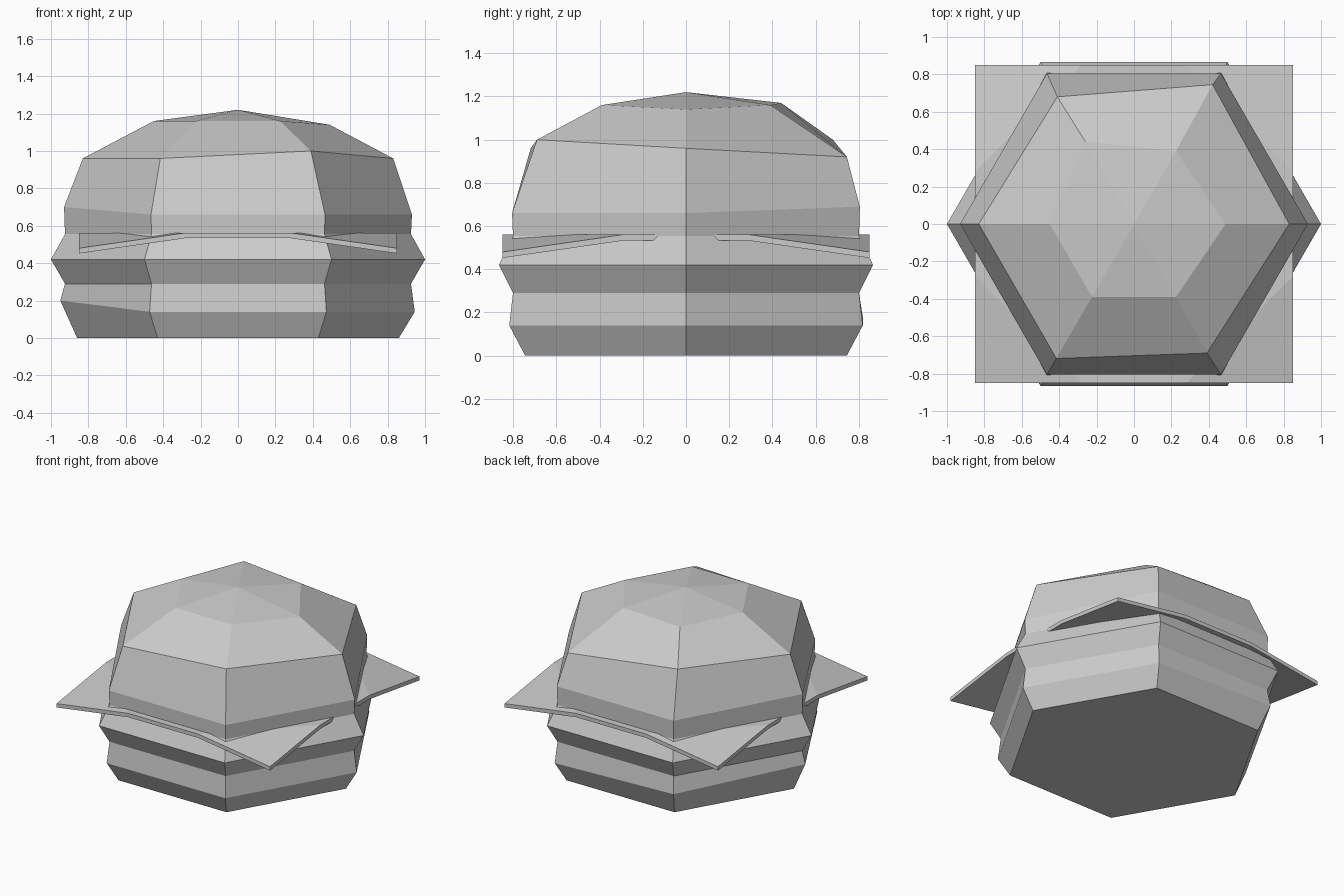
import bpy, bmesh
from math import cos, sin, radians

if "Cube" in bpy.data.objects:
    bpy.data.objects.remove(bpy.data.objects["Cube"])


def finish(name, bm):
    bmesh.ops.recalc_face_normals(bm, faces=bm.faces)
    mesh = bpy.data.meshes.new(name)
    bm.to_mesh(mesh)
    bm.free()
    obj = bpy.data.objects.new(name, mesh)
    bpy.context.collection.objects.link(obj)
    return obj


def ring(r, z, moved={}):
    """Hexagon, counter-clockwise from +x; 'moved' replaces single corners."""
    return [moved.get(i, (r * cos(radians(60 * i)), r * sin(radians(60 * i)), z))
            for i in range(6)]


def stack(name, rings, floor=False, apex=None):
    bm = bmesh.new()
    rows = [[bm.verts.new(co) for co in pts] for pts in rings]
    for low, high in zip(rows, rows[1:]):
        for i in range(6):
            j = (i + 1) % 6
            bm.faces.new((low[i], low[j], high[j], high[i]))
    if floor:
        bm.faces.new(rows[0][::-1])
    if apex:
        tip = bm.verts.new(apex)
        for i in range(6):
            bm.faces.new((rows[-1][i], rows[-1][(i + 1) % 6], tip))
    bm.normal_update()
    return finish(name, bm)


# Rings shared between neighbouring layers
seam_low = ring(0.925, 0.29)
seam_high = ring(0.925, 0.555)

# Bottom bun, with its left side slightly lifted
stack("bottom_bun", [
    ring(0.86, 0),
    ring(0.945, 0.14, {2: (-0.475, 0.82, 0.17), 3: (-0.95, 0, 0.2)}),
    seam_low], floor=True)

# Patty
stack("patty", [seam_low, ring(1.0, 0.42), seam_high])

# Domed top bun with hand-shaped irregular corners
stack("top_bun", [
    seam_high,
    ring(0.93, 0.66, {1: (0.465, 0.805, 0.69), 2: (-0.465, 0.805, 0.69),
                      3: (-0.93, 0, 0.70)}),
    ring(0.83, 0.96, {1: (0.42, 0.745, 0.92), 2: (-0.41, 0.68, 1.0),
                      5: (0.39, -0.69, 1.0)}),
    ring(0.45, 1.16, {0: (0.49, 0, 1.14), 2: (-0.26, 0.44, 1.17)}),
], apex=(0, 0, 1.22))

# Cheese slice: square sheet with folded-down corners
steps = (-0.85, -0.28, 0.28, 0.85)
bm = bmesh.new()
grid = [[bm.verts.new((x, y, 0.48 if abs(x * y) > 0.7 else 0.562)) for x in steps]
        for y in steps]
for r in range(3):
    for c in range(3):
        a, b = grid[r][c], grid[r][c + 1]
        d, e = grid[r + 1][c], grid[r + 1][c + 1]
        if r == 1 or c == 1:
            bm.faces.new((a, b, e, d))
        elif r == c:
            bm.faces.new((a, b, d))
            bm.faces.new((b, e, d))
        else:
            bm.faces.new((a, b, e))
            bm.faces.new((a, e, d))
top = bm.faces[:]
under = bmesh.ops.extrude_face_region(bm, geom=top, use_keep_orig=True)
bmesh.ops.translate(bm, vec=(0, 0, -0.028),
                    verts=[g for g in under["geom"] if isinstance(g, bmesh.types.BMVert)])
finish("cheese_slice", bm)
